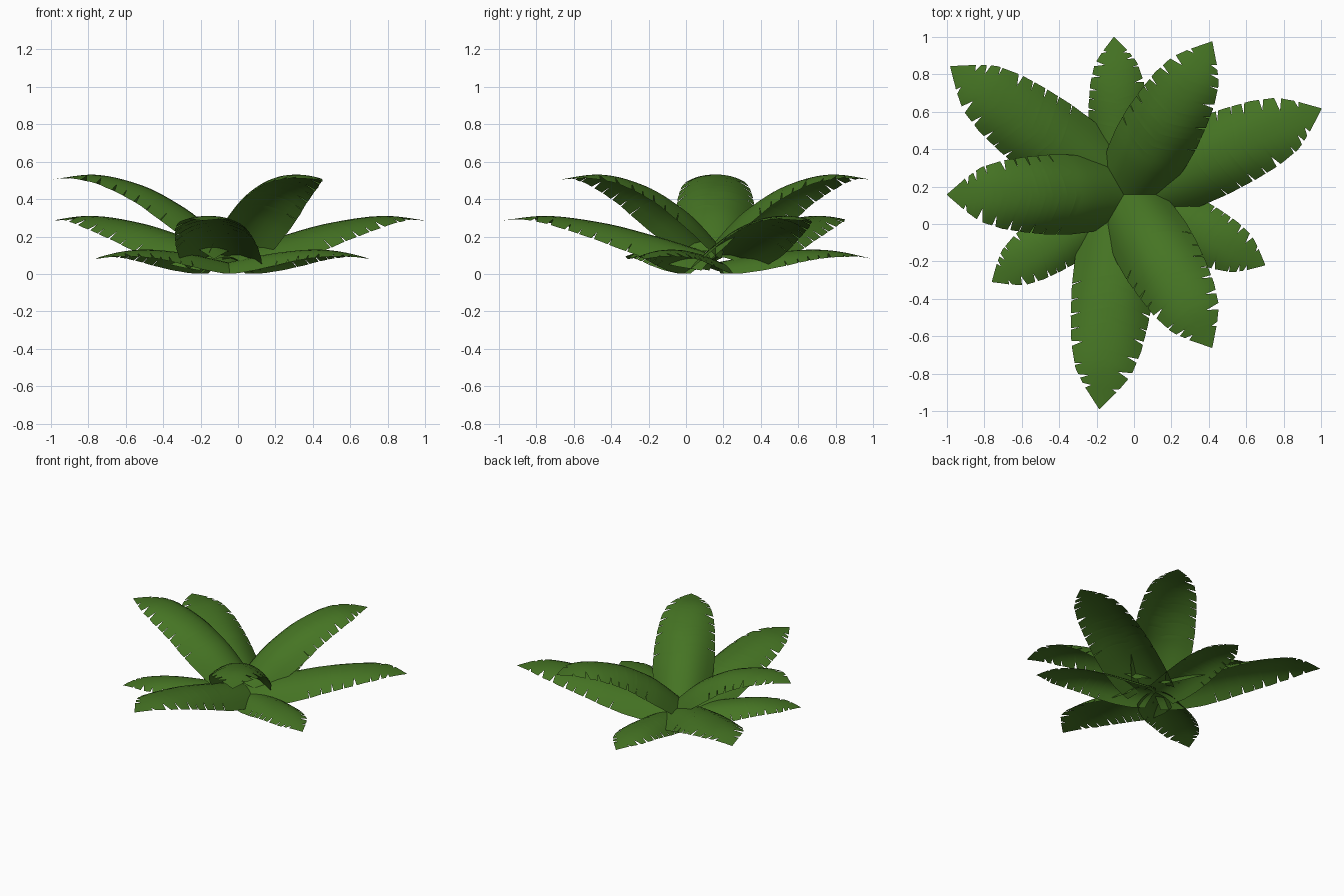
import bpy, bmesh, math
from mathutils import Vector

if "Cube" in bpy.data.objects:
    bpy.data.objects.remove(bpy.data.objects["Cube"])

green = bpy.data.materials.new("leaf green")
green.diffuse_color = (0.06, 0.175, 0.017, 1)
green.use_nodes = True
green.node_tree.nodes["Principled BSDF"].inputs["Base Color"].default_value = green.diffuse_color

CX, CY = -0.055, 0.157          # heart of the rosette

# half width along the leaf (fraction of length, half width)
WIDTH = [(0, .185), (.1, .21), (.25, .225), (.4, .225), (.55, .212), (.68, .192),
         (.8, .155), (.9, .092), (.96, .04), (1, .002)]
# edge tears on each side: (fraction, half opening, depth)
TEARS = {1: [(.34, .003, .05), (.43, .003, .04), (.51, .006, .05), (.58, .003, .04),
             (.64, .008, .055), (.73, .010, .06), (.81, .016, .07), (.90, .010, .035)],
         -1: [(.39, .003, .05), (.47, .004, .04), (.54, .006, .05), (.61, .004, .045),
              (.68, .012, .06), (.78, .005, .045), (.84, .010, .05), (.89, .012, .04)]}


def lerp(table, t):
    for (a, p), (b, q) in zip(table, table[1:]):
        if t <= b:
            return p + (q - p) * (t - a) / (b - a)
    return table[-1][1]


def smooth_path(pts, n=120):
    """Catmull-Rom through (distance, height) points, resampled by arc length."""
    p = [Vector(q) for q in pts]
    p = [2 * p[0] - p[1]] + p + [2 * p[-1] - p[-2]]
    out = []
    for i in range(1, len(p) - 2):
        a, b, c, d = p[i - 1:i + 3]
        for k in range(n // 5):
            t = k / (n // 5)
            out.append(.5 * (2 * b + (c - a) * t + (2 * a - 5 * b + 4 * c - d) * t * t
                             + (3 * b - a - 3 * c + d) * t ** 3))
    out.append(p[-2])
    run = [0]
    for u, v in zip(out, out[1:]):
        run.append(run[-1] + (v - u).length)
    xs = [(r, v.x) for r, v in zip(run, out)]
    zs = [(r, v.y) for r, v in zip(run, out)]
    return run[-1], lambda s: Vector((lerp(xs, s), lerp(zs, s)))


def leaf(name, profile, angle, wide, arch):
    length, path = smooth_path(profile)
    rows = {i / 26 for i in range(27)}
    for side in TEARS.values():
        for f, o, d in side:
            rows |= {f - o, f, f + o}
    cols = 5
    bm = bmesh.new()
    grid = []
    for f in sorted(rows):
        line = []
        for j in range(-cols, cols + 1):
            side = 1 if j >= 0 else -1
            hw = lerp(WIDTH, f)
            cut = max([d * max(0, 1 - abs(f - g) / o) for g, o, d in TEARS[side]])
            x = wide * (hw - cut) * j / cols
            # rows sweep forward at the edges, like veins
            s = min(length, f * length + .25 * abs(x) * min(1, (1 - f) * 6))
            p = path(s)
            t = (path(min(length, s + .02)) - path(max(0, s - .02))).normalized()
            # the arch across the leaf flattens towards the tip
            drop = arch * (1.1 - .7 * f) * abs(x / (wide * .2)) ** 2.3
            p = p - Vector((-t.y, t.x)) * drop
            line.append(bm.verts.new((p.x, x, p.y)))
        grid.append(line)
    for a, b in zip(grid, grid[1:]):
        for j in range(2 * cols):
            bm.faces.new((a[j], b[j], b[j + 1], a[j + 1]))
    for f in bm.faces:
        f.smooth = True
    me = bpy.data.meshes.new(name)
    bm.to_mesh(me)
    bm.free()
    me.materials.append(green)
    ob = bpy.data.objects.new(name, me)
    ob.location = (CX, CY, 0)
    ob.rotation_euler.z = math.radians(angle)
    bpy.context.collection.objects.link(ob)


# three tiers of three leaves: profile (distance, height), first angle, width, arch
TIERS = {
    "upper": ([(-.03, .12), (.13, .275), (.25, .365), (.45, .47), (.7, .53), (.945, .505)], 60, .95, .11),
    "middle": ([(-.02, .09), (.15, .15), (.35, .21), (.6, .272), (.9, .31), (1.153, .285)], 23.5, .98, .10),
    "lower": ([(-.01, .058), (.12, .083), (.3, .113), (.5, .13), (.66, .12), (.845, .08)], 93.5, .74, .07),
}
for tier, (profile, start, wide, arch) in TIERS.items():
    for k in range(3):
        leaf(f"{tier}_leaf_{k + 1}", profile, start + 120 * k, wide, arch)
